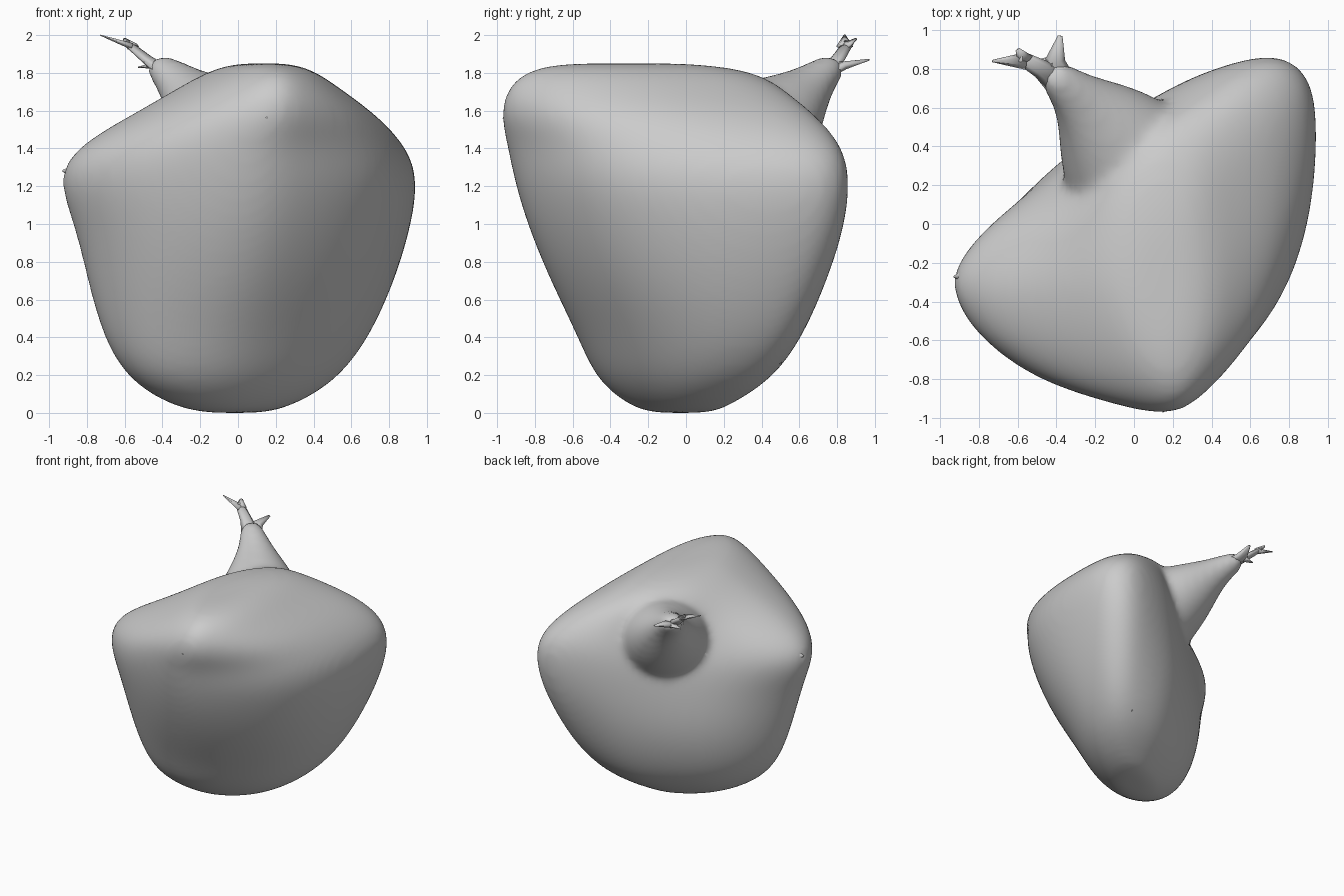
import bpy, bmesh, math
from mathutils import Vector, Matrix

cube = bpy.data.objects.get("Cube")
if cube:
    bpy.data.objects.remove(cube)

grey = bpy.data.materials.new("plain grey")
grey.use_nodes = True
grey.diffuse_color = (0.6, 0.6, 0.6, 1)
grey.node_tree.nodes["Principled BSDF"].inputs["Base Color"].default_value = (0.6, 0.6, 0.6, 1)


def loft(bm, rings):
    """Skin a stack of closed rings and cap both ends."""
    loops = [[bm.verts.new(p) for p in ring] for ring in rings]
    for a, b in zip(loops, loops[1:]):
        for i in range(len(a)):
            j = (i + 1) % len(a)
            bm.faces.new((a[i], a[j], b[j], b[i]))
    for loop, flip in ((loops[0], True), (loops[-1], False)):
        mid = bm.verts.new(sum((v.co for v in loop), Vector()) / len(loop))
        for i in range(len(loop)):
            a, b = loop[i], loop[(i + 1) % len(loop)]
            bm.faces.new((b, a, mid) if flip else (a, b, mid))


def make_object(name, bm):
    bmesh.ops.recalc_face_normals(bm, faces=bm.faces)
    mesh = bpy.data.meshes.new(name)
    bm.to_mesh(mesh)
    bm.free()
    mesh.materials.append(grey)
    for face in mesh.polygons:
        face.use_smooth = True
    obj = bpy.data.objects.new(name, mesh)
    bpy.context.collection.objects.link(obj)
    return obj


# Plan outline of the pouch at its widest, flat on the stalk side
PLAN = [(-.93, -.2), (-.92, -.36), (-.8, -.56), (-.5, -.79), (-.15, -.9), (.15, -.97),
        (.38, -.84), (.62, -.63), (.79, -.37), (.89, .02), (.93, .55), (.88, .77),
        (.73, .87), (.5, .82), (.2, .68), (-.05, .5), (-.36, .27), (-.68, .06)]
STALKWARD = Vector((-.66, .75))

# Height, x range, y range, stretch towards the stalk, roundness, dent under the neck
LEVELS = [(0, -.2, .16, -.2, .15, .95, 1, 0),
          (.05, -.38, .32, -.32, .25, .92, 1, 0),
          (.18, -.58, .53, -.48, .46, .92, .95, 0),
          (.4, -.71, .69, -.57, .61, .95, .8, 0),
          (.7, -.79, .82, -.71, .74, 1, .6, 0),
          (1, -.86, .91, -.84, .84, 1, .4, .05),
          (1.25, -.96, .95, -.92, .87, 1, .2, .09),
          (1.42, -.84, .88, -.95, .83, 1, .2, .1),
          (1.58, -.56, .73, -.99, .68, 1.15, .35, .04),
          (1.72, -.32, .54, -.95, .52, 1.45, .6, 0),
          (1.81, -.16, .41, -.85, .36, 1.7, .7, 0),
          (1.85, -.02, .28, -.68, .06, 1.7, .7, 0)]


def section(z, x0, x1, y0, y1, stretch, roundness, dent):
    warp = Matrix.Scale(stretch, 2, STALKWARD)
    squash = Matrix.Scale(.65, 2, STALKWARD)
    pts = []
    for p in map(Vector, PLAN):
        way = p.normalized()
        p = p.lerp(squash @ way, roundness)
        p -= STALKWARD * dent * max(0, way.dot(STALKWARD)) ** 5
        pts.append(warp @ p)
    xs, ys = [p.x for p in pts], [p.y for p in pts]

    def fit(v, vals, lo, hi):
        t = (v - min(vals)) / (max(vals) - min(vals))
        return (lo + t * (hi - lo)) * 1.02

    return [Vector((fit(p.x, xs, x0, x1), fit(p.y, ys, y0, y1), z)) for p in pts]


def tube(bm, stops, sides, flat=1.0):
    """Loft rings of the given radii along a path of (point, radius)."""
    pts = [Vector(p) for p, r in stops]
    rings = []
    for i, (p, r) in enumerate(stops):
        way = (pts[min(i + 1, len(pts) - 1)] - pts[max(i - 1, 0)]).normalized()
        side = way.cross(Vector((0, 0, 1))).normalized()
        up = side.cross(way)
        angles = [math.tau * k / sides for k in range(sides)]
        rings.append([pts[i] + r * (math.cos(a) * side + flat * math.sin(a) * up)
                      for a in angles])
    loft(bm, rings)


# Pouch body with its flaring neck, fused into one skin
bm = bmesh.new()
loft(bm, [section(*level) for level in LEVELS])
tube(bm, [((.06, .2, 1.34), .42), ((-.06, .38, 1.47), .37), ((-.17, .52, 1.59), .27),
          ((-.26, .62, 1.69), .175), ((-.34, .7, 1.77), .12), ((-.44, .79, 1.85), .085)], 12, .88)
pouch = make_object("pouch_body", bm)
subsurf = pouch.modifiers.new("round", 'SUBSURF')
subsurf.levels = subsurf.render_levels = 2
remesh = pouch.modifiers.new("fuse", 'REMESH')
remesh.mode = 'VOXEL'
remesh.voxel_size = .025
remesh.use_smooth_shade = True
soften = pouch.modifiers.new("soften", 'SMOOTH')
soften.factor = .5
soften.iterations = 20

# Two torn, thin ends where the neck forks
FORKS = {
    "upper": [[((-.36, .7, 1.78), .08), ((-.48, .8, 1.87), .05), ((-.59, .86, 1.96), .035)],
              [((-.56, .84, 1.94), .045), ((-.73, .84, 2), .006)],
              [((-.56, .84, 1.94), .045), ((-.6, .9, 1.98), .012)]],
    "lower": [[((-.36, .7, 1.78), .08), ((-.41, .84, 1.84), .055), ((-.38, .97, 1.87), .012)],
              [((-.42, .82, 1.84), .05), ((-.53, .83, 1.83), .008)]],
}
for name, branches in FORKS.items():
    bm = bmesh.new()
    for branch in branches:
        tube(bm, branch, 6, .45)
    make_object(name + "_neck_fork", bm)

# Small pinched points on the skin: position and outward direction
PINCHES = [((.15, -.95, 1.56), (.1, -1, .1)), ((-.91, -.27, 1.28), (-1, -.1, .1)),
           ((.43, .49, .27), (.5, .7, -.4)), ((-.58, -.3, .27), (-.8, -.5, -.3))]
for i, (spot, way) in enumerate(PINCHES):
    bm = bmesh.new()
    way = Vector(way).normalized()
    tube(bm, [(Vector(spot) - way * .09, .08), (Vector(spot) - way * .03, .03),
              (Vector(spot) + way * .02, .004)], 8)
    make_object("skin_pinch_%d" % (i + 1), bm)
